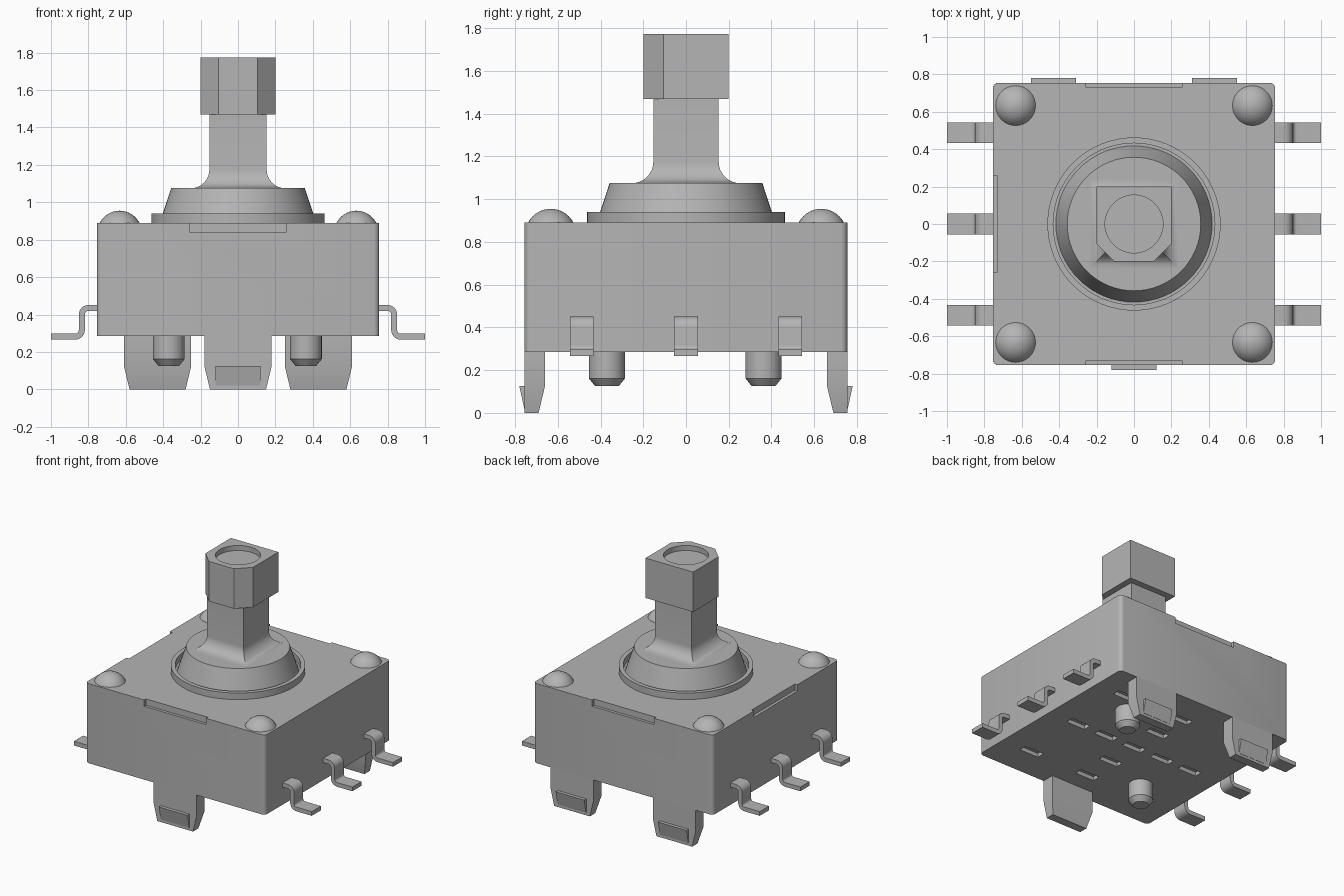
import bpy, bmesh
from math import sin, cos, pi, radians
from mathutils import Vector

cube = bpy.data.objects.get("Cube")
if cube:
    bpy.data.objects.remove(cube, do_unlink=True)

grey = bpy.data.materials.new("plain grey")
grey.use_nodes = True
colour = (0.46, 0.46, 0.46, 1)
grey.diffuse_color = colour
grey.node_tree.nodes["Principled BSDF"].inputs["Base Color"].default_value = colour


def finish(name, bm):
    """Turn a bmesh into a named object with sharp-edged smooth shading."""
    bmesh.ops.recalc_face_normals(bm, faces=bm.faces)
    mesh = bpy.data.meshes.new(name)
    bm.to_mesh(mesh)
    bm.free()
    mesh.materials.append(grey)
    obj = bpy.data.objects.new(name, mesh)
    bpy.context.collection.objects.link(obj)
    smooth(obj)
    return obj


def activate(obj):
    bpy.ops.object.select_all(action='DESELECT')
    obj.select_set(True)
    bpy.context.view_layer.objects.active = obj


def smooth(obj):
    activate(obj)
    bpy.ops.object.shade_smooth_by_angle(angle=radians(32))


def add_loft(bm, rings):
    """Skin equal-length rings of points and cap both ends."""
    loops = [[bm.verts.new(p) for p in ring] for ring in rings]
    n = len(loops[0])
    for a, b in zip(loops, loops[1:]):
        for i in range(n):
            j = (i + 1) % n
            bm.faces.new((a[i], a[j], b[j], b[i]))
    bm.faces.new(loops[0][::-1])
    bm.faces.new(loops[-1])


def loft(name, rings):
    bm = bmesh.new()
    add_loft(bm, rings)
    return finish(name, bm)


def circle(r, z, x=0, y=0, n=48):
    return [(x + r * cos(2 * pi * i / n), y + r * sin(2 * pi * i / n), z) for i in range(n)]


def lathe(name, profile, x=0, y=0, n=48):
    return loft(name, [circle(r, z, x, y, n) for r, z in profile])


def rect(x0, x1, y0, y1, z):
    return [(x0, y0, z), (x1, y0, z), (x1, y1, z), (x0, y1, z)]


def cut(target, rings_list):
    """Subtract several lofted solids from the target."""
    bm = bmesh.new()
    for rings in rings_list:
        add_loft(bm, rings)
    cutter = finish("cutter", bm)
    cutter.hide_render = True
    mod = target.modifiers.new("cut", 'BOOLEAN')
    mod.operation = 'DIFFERENCE'
    mod.solver = 'EXACT'
    mod.object = cutter
    activate(target)
    bpy.ops.object.modifier_apply(modifier=mod.name)
    bpy.data.objects.remove(cutter, do_unlink=True)
    smooth(target)


def box(x, y, z, hx, hy, hz):
    return [rect(x - hx, x + hx, y - hy, y + hy, z + s * hz) for s in (-1, 1)]


# Housing with rounded vertical corners
W, BASE, TOP, R = 0.755, 0.285, 0.89, 0.03
outline = []
for k, (sx, sy) in enumerate([(1, 1), (-1, 1), (-1, -1), (1, -1)]):
    for i in range(5):
        a = (k + i / 4) * pi / 2
        outline.append((sx * (W - R) + R * cos(a), sy * (W - R) + R * sin(a)))
housing = loft("housing", [[(x, y, z) for x, y in outline] for z in (BASE, TOP)])

# Top edge notches on three sides, and small slots in the underside
cuts = [box(0, s * W, TOP, 0.26, 0.022, 0.048) for s in (-1, 1)]
cuts.append(box(-W, 0, TOP, 0.022, 0.26, 0.048))
slots = [(x, y) for x in (-0.5, 0, 0.5) for y in (-0.5, 0, 0.5)]
slots += [(0.25, 0), (-0.25, 0), (0, 0.25), (0, -0.25)]
cuts += [box(x, y, BASE, 0.08, 0.03, 0.03) for x, y in slots]
cut(housing, cuts)

# Rivet domes on the four corners
for name, sx, sy in (("front_left", 1, -1), ("front_right", -1, -1),
                     ("back_left", 1, 1), ("back_right", -1, 1)):
    ball, sink = 0.12, 0.055
    steps = [pi / 2 * i / 10 for i in range(10)] + [pi / 2 - 0.02]
    dome = [(ball * cos(t), TOP - sink + ball * sin(t)) for t in steps]
    lathe(name + "_dome", dome, sx * 0.633, sy * 0.633, 32)

# Collar ring around the opening
collar = lathe("collar", [(0.463, TOP - 0.01), (0.463, 0.94)], n=64)
cut(collar, [[circle(0.432, TOP + 0.002, n=64), circle(0.432, 1, n=64)]])

# Conical boot
lathe("boot", [(0.42, TOP - 0.005), (0.357, 1.077)], n=64)

# Square stem flaring into the boot with a concave fillet
HALF, F, FOOT = 0.153, 0.1, 1.075
rings = [rect(-0.253, 0.253, -0.253, 0.253, FOOT - 0.01)]
for i in range(9):
    a = pi / 2 * i / 8
    h = HALF + F * (1 - sin(a))
    rings.append(rect(-h, h, -h, h, FOOT + F * (1 - cos(a))))
rings.append(rect(-HALF, HALF, -HALF, HALF, 1.5))
loft("stem", rings)

# Cap with two chamfered front corners and a round recess
C, K = 0.2, 0.105
cap_outline = [(C, C), (-C, C), (-C, -K), (-K, -C), (K, -C), (C, -K)]
cap = loft("cap", [[(x, y, z) for x, y in cap_outline] for z in (1.47, 1.773)])
cut(cap, [[circle(0.155, 1.735), circle(0.155, 1.85)]])

# Snap legs with wedge barbs: one at the front, two at the back
for name, cx, s in (("front", 0, -1), ("back_left", 0.43, 1), ("back_right", -0.43, 1)):
    def leg_ring(half, inner, outer, z):
        return rect(cx - half, cx + half, s * inner, s * outer, z)
    loft(name + "_leg", [leg_ring(0.15, 0.69, W, 0), leg_ring(0.18, 0.66, W, 0.125),
                         leg_ring(0.18, 0.66, W, BASE + 0.01)])
    loft(name + "_barb", [leg_ring(0.12, 0.74, W + 0.002, 0.02),
                          leg_ring(0.12, 0.74, 0.78, 0.125)])

# Locating posts on one diagonal of the underside
for name, p in (("front_right_post", -0.37), ("back_left_post", 0.363)):
    lathe(name, [(0.055, 0.125), (0.085, 0.162), (0.085, BASE + 0.01)], p, p, 32)

# Bent terminals: centre line with rounded bends, thickened into a strip
path = [Vector((0.74, 0.435))]
for cx, cz, start, turn in ((0.8, 0.4, 90, -90), (0.87, 0.317, 180, 90)):
    for i in range(7):
        a = radians(start + turn * i / 6)
        path.append(Vector((cx + 0.035 * cos(a), cz + 0.035 * sin(a))))
path.append(Vector((1, 0.282)))
T = 0.016
left_edge, right_edge = [], []
for i, p in enumerate(path):
    d = (path[min(i + 1, len(path) - 1)] - path[max(i - 1, 0)]).normalized()
    if i in (0, len(path) - 1):
        d = Vector((1, 0))
    n = Vector((-d.y, d.x)) * T
    left_edge.append(p + n)
    right_edge.append(p - n)
for side, s in (("left", 1), ("right", -1)):
    for place, y in (("front", -0.488), ("middle", 0), ("back", 0.488)):
        sections = []
        for a, b in zip(left_edge, right_edge):
            sections.append([(s * q.x, y + w, q.y) for q, w in
                             ((a, -0.055), (a, 0.055), (b, 0.055), (b, -0.055))])
        loft(f"{place}_{side}_terminal", sections)
